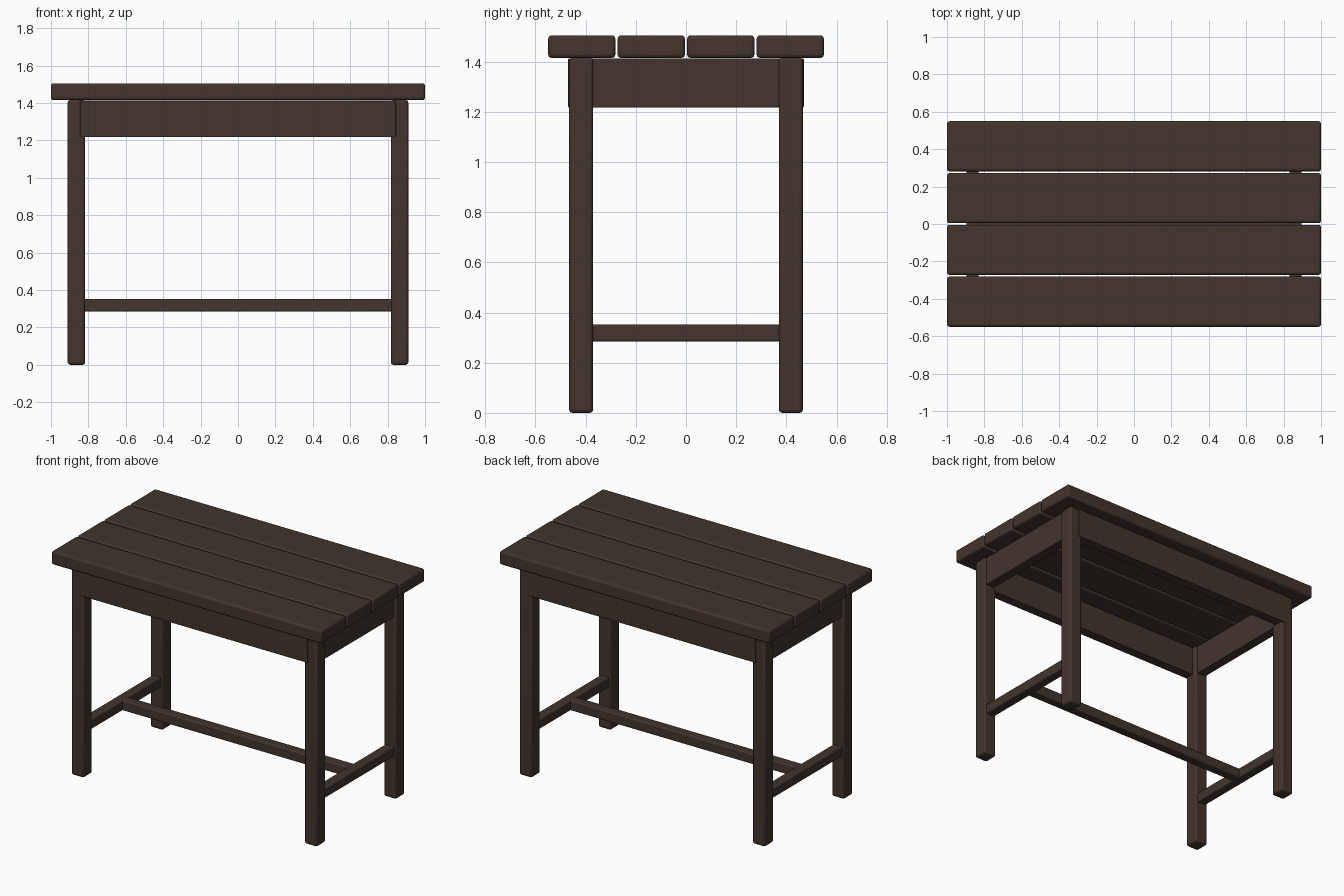
import bpy
import math

cube = bpy.data.objects.get("Cube")
if cube:
    bpy.data.objects.remove(cube, do_unlink=True)

wood = bpy.data.materials.new("dark_brown_wood")
wood.use_nodes = True
colour = (0.054, 0.035, 0.026, 1)
wood.diffuse_color = colour
bsdf = wood.node_tree.nodes["Principled BSDF"]
bsdf.inputs["Base Color"].default_value = colour
bsdf.inputs["Roughness"].default_value = 0.7


def board(name, centre, size, bevel):
    """Rounded wooden board."""
    bpy.ops.mesh.primitive_cube_add(size=1, location=centre)
    ob = bpy.context.object
    ob.name = name
    ob.scale = size
    bpy.ops.object.transform_apply(location=False, rotation=False, scale=True)
    ob.data.materials.append(wood)
    mod = ob.modifiers.new("rounded_edges", "BEVEL")
    mod.width = bevel
    mod.segments = 3
    bpy.ops.object.shade_smooth_by_angle(angle=math.radians(35))
    return ob


# Table top planks
for i in range(4):
    board(f"top_plank_{i + 1}", (0, (i - 1.5) * 0.277, 1.46), (2, 0.268, 0.09), 0.014)

# Legs
for sx, side in ((-1, "right"), (1, "left")):
    for sy, end in ((-1, "front"), (1, "back")):
        board(f"{end}_{side}_leg", (sx * 0.864, sy * 0.418, 0.708),
              (0.093, 0.096, 1.416), 0.014)

# Side aprons and side stretchers
for sx, side in ((-1, "right"), (1, "left")):
    board(f"{side}_apron", (sx * 0.864, 0, 1.315), (0.065, 0.78, 0.195), 0.004)
    board(f"{side}_stretcher", (sx * 0.864, 0, 0.318), (0.065, 0.78, 0.067), 0.008)

# Front and back aprons, slightly proud of the legs
for sy, end in ((-1, "front"), (1, "back")):
    board(f"{end}_apron", (0, sy * 0.437, 1.315), (1.69, 0.065, 0.195), 0.004)

# Long stretcher joining the two side stretchers
board("long_stretcher", (0, 0, 0.318), (1.69, 0.065, 0.067), 0.008)
